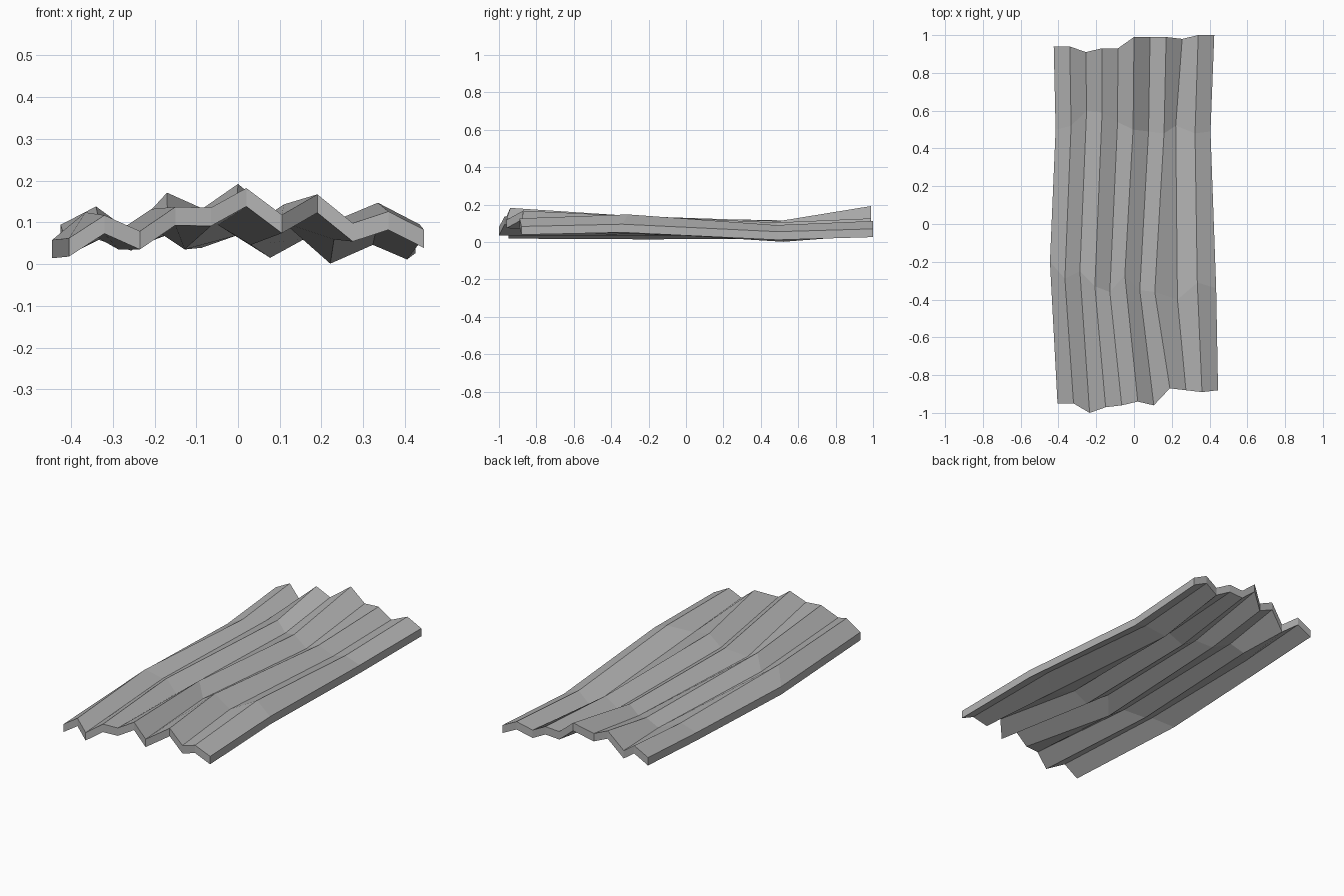
import bpy
import bmesh
from mathutils import Vector

THICKNESS = 0.044

default_cube = bpy.data.objects.get("Cube")
if default_cube:
    bpy.data.objects.remove(default_cube, do_unlink=True)


def make_material(name, colour):
    material = bpy.data.materials.new(name)
    material.use_nodes = True
    material.diffuse_color = colour
    material.node_tree.nodes["Principled BSDF"].inputs["Base Color"].default_value = colour
    return material


def even_spread(start, end, count=11):
    """Evenly spaced positions from one long side to the other."""
    return [start + (end - start) * i / (count - 1) for i in range(count)]


def cross_section(across, along, heights):
    """One bent zigzag line of the sheet; along in hundredths, heights in thousandths."""
    return [Vector((x, y / 100, z / 1000)) for x, y, z in zip(across, along, heights)]


# Zigzag cross-sections from the front end to the back end
front_end = cross_section(
    even_spread(-0.405, 0.445),
    [-95, -95, -100, -97, -96, -94, -96, -87, -88, -89, -88],
    [62, 117, 79, 137, 135, 182, 118, 167, 98, 126, 83])

front_crease = cross_section(
    even_spread(-0.445, 0.11, 8) + [0.23, 0.335, 0.435],
    [-20, -29, -25, -33, -36, -27, -35, -36, -40, -31, -34],
    [58, 124, 79, 132, 79, 138, 90, 143, 103, 147, 95])

back_crease = cross_section(
    even_spread(-0.415, 0.405),
    [50, 52, 60, 59, 54, 50, 49, 48, 52, 48, 49],
    [62, 102, 83, 114, 83, 112, 59, 104, 45, 90, 55])
back_crease[8].x -= 0.02

back_end = cross_section(
    even_spread(-0.425, 0.425),
    [94, 94, 91, 93, 93, 99, 99, 99, 98, 100, 100],
    [94, 138, 76, 171, 133, 192, 121, 126, 80, 112, 70])


def corrugated_sheet(name, sections, thickness, material):
    """Bridge the cross-sections with flat faces, then thicken the skin downwards."""
    bm = bmesh.new()
    rows = [[bm.verts.new(point) for point in section] for section in sections]
    for near, far in zip(rows, rows[1:]):
        for i in range(len(near) - 1):
            bm.faces.new((near[i], near[i + 1], far[i + 1], far[i]))

    # Lower skin and rim
    extruded = bmesh.ops.extrude_face_region(bm, geom=bm.faces[:], use_keep_orig=True)
    lower = [item for item in extruded["geom"] if isinstance(item, bmesh.types.BMVert)]
    bmesh.ops.translate(bm, verts=lower, vec=(0, 0, -thickness))
    bmesh.ops.recalc_face_normals(bm, faces=bm.faces[:])

    mesh = bpy.data.meshes.new(name)
    bm.to_mesh(mesh)
    bm.free()
    mesh.materials.append(material)
    sheet = bpy.data.objects.new(name, mesh)
    bpy.context.collection.objects.link(sheet)
    return sheet


# Bent metal sheet
sheet_grey = make_material("sheet grey", (0.45, 0.45, 0.45, 1))
corrugated_sheet("corrugated_sheet",
                 [front_end, front_crease, back_crease, back_end],
                 THICKNESS, sheet_grey)
